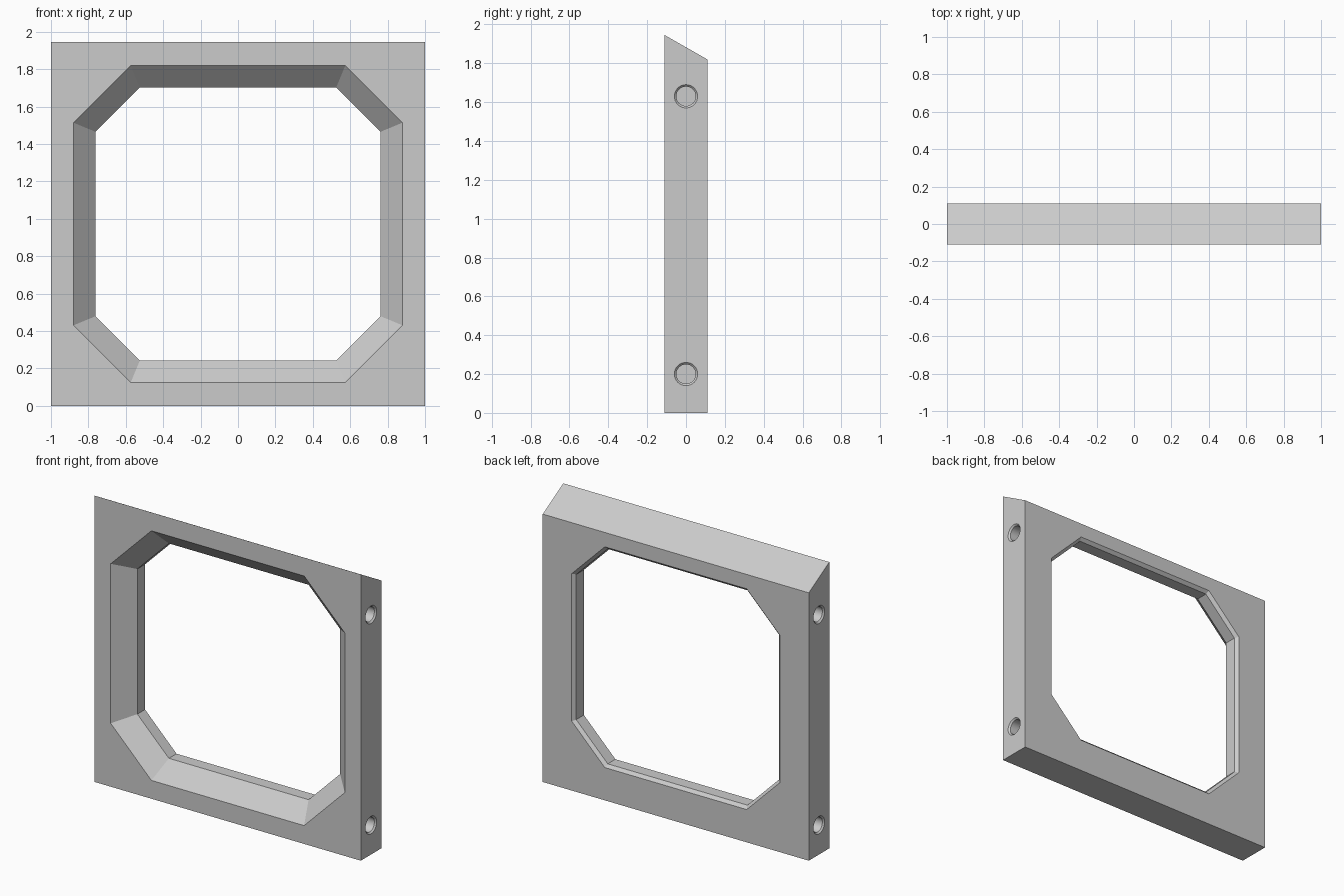
import bpy, bmesh, math

cube = bpy.data.objects.get("Cube")
if cube:
    bpy.data.objects.remove(cube, do_unlink=True)

DEPTH = 0.11            # half thickness
FRONT_TOP, BACK_TOP = 1.945, 1.82
MID_Z = 0.9725          # centre of the opening

grey = bpy.data.materials.new("plain grey")
grey.use_nodes = True
GREY = (0.6, 0.6, 0.6, 1)
grey.diffuse_color = GREY
grey.node_tree.nodes["Principled BSDF"].inputs["Base Color"].default_value = GREY


def loft(name, rings):
    """Closed solid through a list of equally long point rings."""
    bm = bmesh.new()
    loops = [[bm.verts.new(p) for p in ring] for ring in rings]
    n = len(loops[0])
    for a, b in zip(loops, loops[1:]):
        for i in range(n):
            j = (i + 1) % n
            bm.faces.new((a[i], a[j], b[j], b[i]))
    bm.faces.new(loops[0])
    bm.faces.new(loops[-1])
    bmesh.ops.recalc_face_normals(bm, faces=bm.faces)
    mesh = bpy.data.meshes.new(name)
    bm.to_mesh(mesh)
    bm.free()
    mesh.materials.append(grey)
    obj = bpy.data.objects.new(name, mesh)
    bpy.context.collection.objects.link(obj)
    return obj


def octagon(y, grow):
    """Opening outline at depth y, offset outwards by grow."""
    k = grow * math.tan(math.pi / 8)
    w, h = 0.762 + grow, 0.73 + grow
    a, b = 0.525 + k, 0.493 + k
    pts = [(w, -b), (w, b), (a, h), (-a, h), (-w, b), (-w, -b), (-a, -h), (a, -h)]
    return [(x, y, MID_Z + z) for x, z in pts]


def circle(x, z, r, n=32):
    turn = [2 * math.pi * i / n for i in range(n)]
    return [(x, r * math.cos(t), z + r * math.sin(t)) for t in turn]


# Slab with a sloping top edge
profile = [(-DEPTH, 0), (DEPTH, 0), (DEPTH, BACK_TOP), (-DEPTH, FRONT_TOP)]
frame = loft("frame", [[(x, y, z) for y, z in profile] for x in (-1, 1)])

# Opening: wide front bevel, straight throat, small rear chamfer
cutters = [loft("opening_cutter", [
    octagon(-DEPTH - 0.05, 0.168), octagon(0.008, 0),
    octagon(0.09, 0), octagon(DEPTH + 0.02, 0.04)])]

# Blind pin holes with a countersunk rim on both sides
for side in (-1, 1):
    for z in (0.2, 1.63):
        steps = [(1.02, 0.08), (0.99, 0.05), (0.9, 0.05)]
        cutters.append(loft("pin_hole_cutter", [circle(side * x, z, r) for x, r in steps]))

bpy.context.view_layer.objects.active = frame
frame.select_set(True)
for cutter in cutters:
    mod = frame.modifiers.new("cut", "BOOLEAN")
    mod.operation = "DIFFERENCE"
    mod.solver = "EXACT"
    mod.object = cutter
    cutter.hide_render = True
    bpy.ops.object.modifier_apply(modifier=mod.name)
    bpy.data.objects.remove(cutter, do_unlink=True)

bpy.ops.object.shade_smooth_by_angle(angle=math.radians(25))
